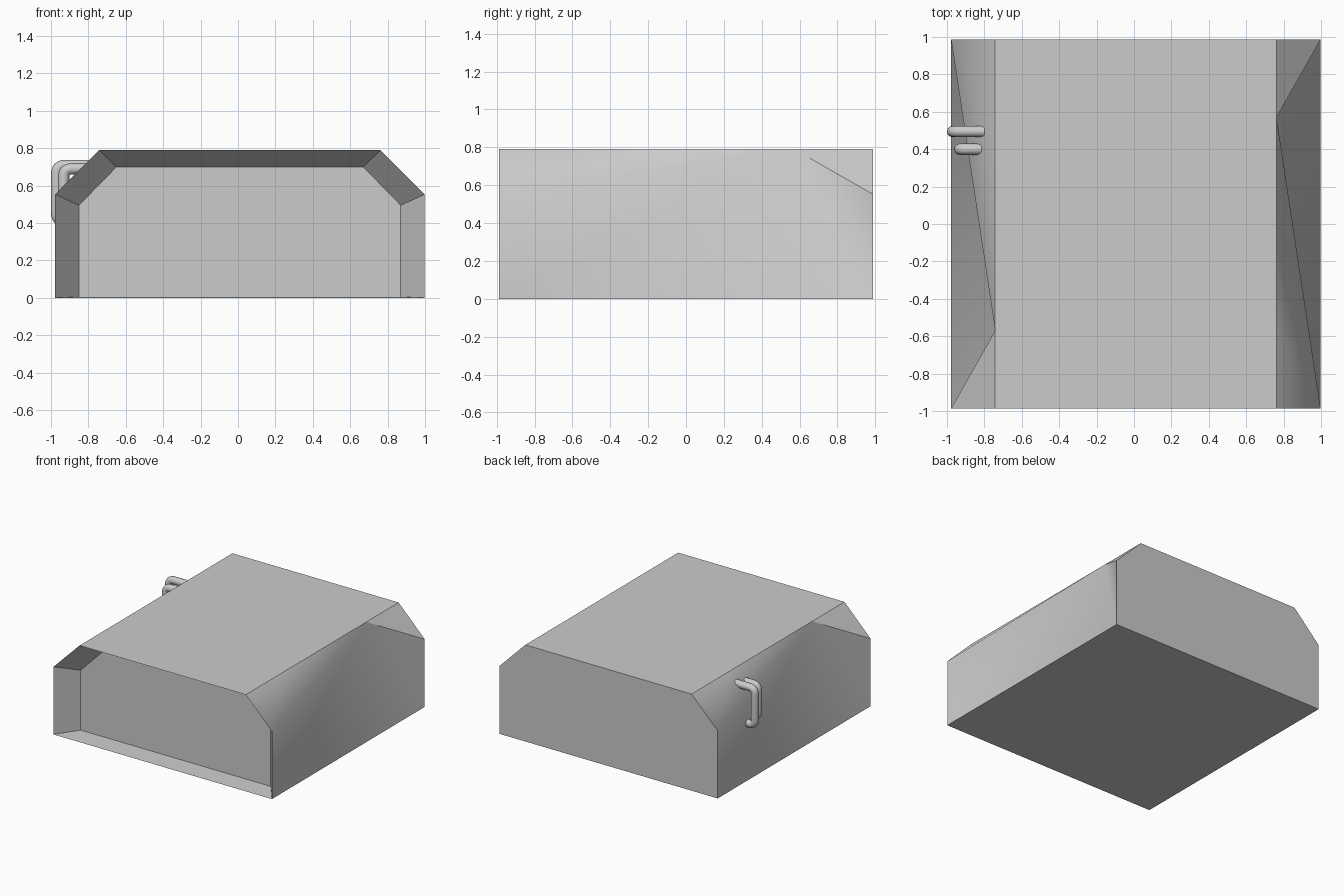
import bpy, bmesh, math
from mathutils import Vector

if "Cube" in bpy.data.objects:
    bpy.data.objects.remove(bpy.data.objects["Cube"])

CX, Y = 0.01, 0.987            # body centre line and half depth


def body():
    """Chamfered housing: recessed front, side walls pinched in under the roof."""
    bm = bmesh.new()

    def ring(half, top_half, low, shoulder, top, y):
        prof = [(-half, low), (half, low), (half, shoulder), (top_half, top),
                (-top_half, top), (-half, shoulder)]
        return [bm.verts.new((CX + x, y, z)) for x, z in prof]

    front = ring(0.988, 0.752, 0, 0.553, 0.79, -Y)
    back = ring(0.988, 0.752, 0, 0.553, 0.79, Y)
    inner = ring(0.86, 0.66, 0.006, 0.495, 0.70, -0.82)

    # flat panels: recess, back, underside
    bm.faces.new(inner)
    bm.faces.new(back[::-1])
    for i in range(6):
        j = (i + 1) % 6
        bm.faces.new((front[i], front[j], inner[j], inner[i]))
    bm.faces.new((front[1], front[0], back[0], back[1]))

    # side walls, one the half-turn of the other
    sides, roof = [], []
    for near, far, s, (lo, mid, hi) in ((front, back, 1, (1, 2, 3)),
                                        (back, front, -1, (0, 5, 4))):
        a, f, t0 = near[lo], near[mid], near[hi]
        b, c, t1 = far[lo], far[mid], far[hi]
        e = bm.verts.new((t0.co.x, -0.57 * s, 0.79))
        d = bm.verts.new((t0.co.x, 0.57 * s, 0.79))
        for tri in ((t0, f, e), (d, e, f), (d, f, a), (d, a, b), (d, b, c), (d, c, t1)):
            sides.append(bm.faces.new(tri))
        roof += [t0, e, d, t1]
    bm.faces.new(roof)

    bmesh.ops.recalc_face_normals(bm, faces=bm.faces)
    side_set = set(sides)
    for face in bm.faces:
        face.smooth = face in side_set
    for edge in bm.edges:
        soft = all(f in side_set for f in edge.link_faces)
        edge.smooth = soft and edge.calc_face_angle(0) < math.radians(48)
    mesh = bpy.data.meshes.new("housing")
    bm.to_mesh(mesh)
    bm.free()
    bpy.context.collection.objects.link(bpy.data.objects.new("housing", mesh))


def pipe(name, pts, radius, bend):
    """Round tube along pts with rounded corners."""
    pts = [Vector(p) for p in pts]
    path = [pts[0]]
    for p, q, r in zip(pts, pts[1:], pts[2:]):
        a = q + (p - q).normalized() * bend
        b = q + (r - q).normalized() * bend
        for k in range(7):
            t = k / 6
            path.append(a * (1 - t) ** 2 + q * 2 * t * (1 - t) + b * t * t)
    path.append(pts[-1])
    curve = bpy.data.curves.new(name, 'CURVE')
    curve.dimensions = '3D'
    curve.bevel_depth = radius
    curve.bevel_resolution = 4
    curve.use_fill_caps = True
    spline = curve.splines.new('POLY')
    spline.points.add(len(path) - 1)
    for sp, co in zip(spline.points, path):
        sp.co = (*co, 1)
    spline.use_smooth = True
    bpy.context.collection.objects.link(bpy.data.objects.new(name, curve))


body()

# two bent pipes on the left wall
for name, y, x, end, top, low in (("large_pipe", 0.495, -0.97, -0.80, 0.708, 0.41),
                                  ("small_pipe", 0.40, -0.932, -0.815, 0.69, 0.43)):
    pipe(name, [(end, y, top), (x, y, top), (x, y, low), (-0.88, y, low)], 0.03, 0.045)
